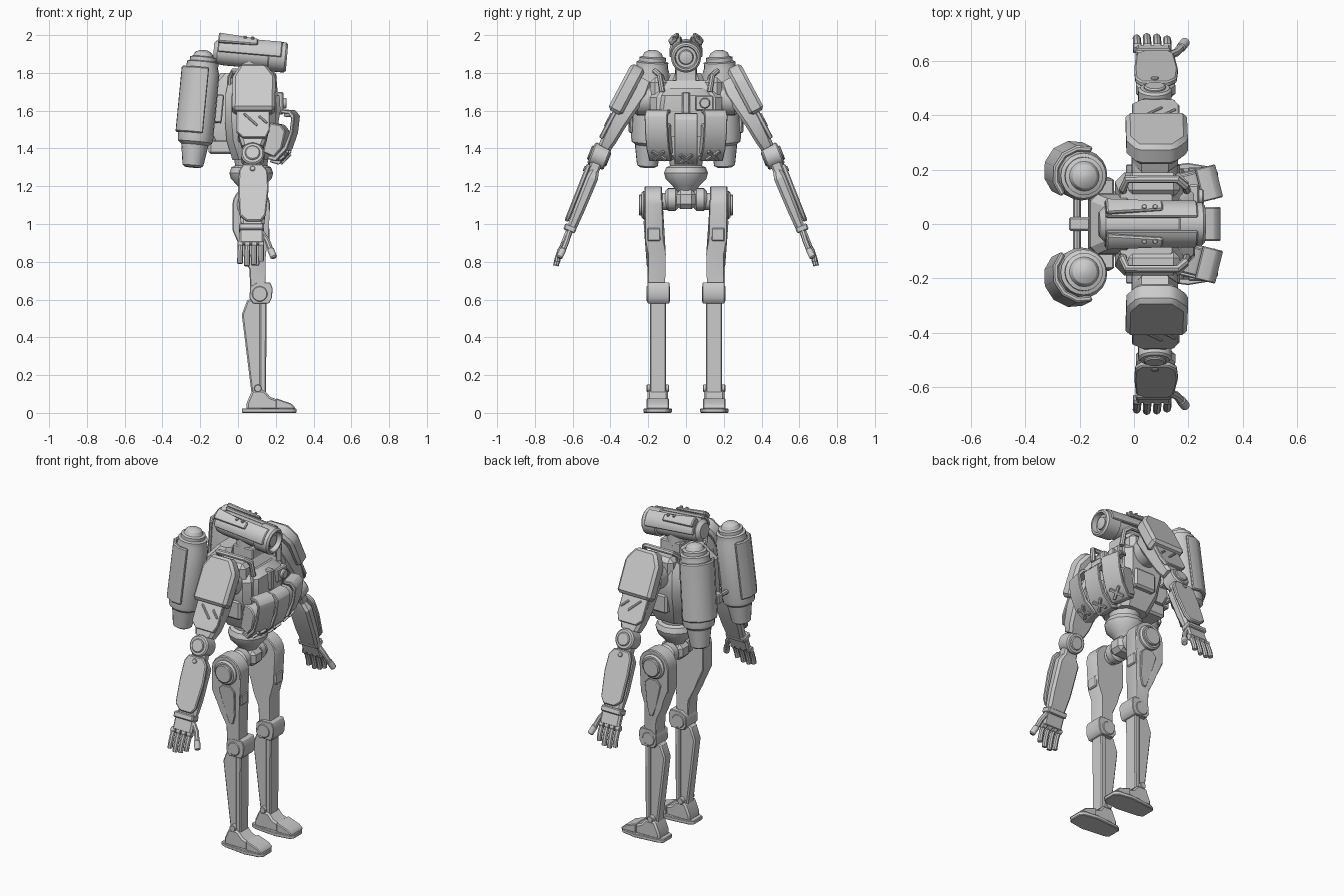
import bpy, bmesh
from math import radians, cos, sin, pi
from mathutils import Matrix, Vector

T = Matrix.Translation
def R(deg, ax): return Matrix.Rotation(radians(deg), 4, ax)

def add(name, bm, M=None, mir=False, bev=0):
    bmesh.ops.recalc_face_normals(bm, faces=bm.faces)
    if bev:
        es = [e for e in bm.edges if e.calc_face_angle(0) > 0.6]
        bmesh.ops.bevel(bm, geom=es, offset=bev, segments=1, affect='EDGES', clamp_overlap=True)
    if M is not None:
        bm.transform(M)
    me = bpy.data.meshes.new(name)
    bm.to_mesh(me)
    bm.free()
    me.shade_smooth()
    me.set_sharp_from_angle(angle=radians(32))
    ob = bpy.data.objects.new(name, me)
    bpy.context.collection.objects.link(ob)
    if mir:
        m = ob.modifiers.new("mirror", 'MIRROR')
        m.use_axis = (False, True, False)
    return ob

def rings(bm, secs):
    vs = [[bm.verts.new(p) for p in s] for s in secs]
    n = len(vs[0])
    for a, b in zip(vs, vs[1:]):
        for i in range(n):
            bm.faces.new((a[i], a[(i+1) % n], b[(i+1) % n], b[i]))
    bm.faces.new(vs[0]); bm.faces.new(vs[-1])

def prism(name, pts, lo, hi, M=None, mir=False, bev=0, warp=None):
    bm = bmesh.new()
    rings(bm, [[(x, y, z) for x, z in pts] for y in (lo, hi)])
    if warp:
        for v in bm.verts: warp(v.co)
    return add(name, bm, M, mir, bev)

def box(name, lo, hi, M=None, mir=False, bev=0.006):
    return prism(name, [(lo[0], lo[2]), (hi[0], lo[2]), (hi[0], hi[2]), (lo[0], hi[2])], lo[1], hi[1], M, mir, bev)

def loft(name, secs, c=0.03, M=None, mir=False, bev=0):
    # sections (z, x0, x1, y0, y1) with chamfered corners
    bm = bmesh.new()
    rings(bm, [[(a+c, p, z), (b-c, p, z), (b, p+c, z), (b, q-c, z), (b-c, q, z), (a+c, q, z), (a, q-c, z), (a, p+c, z)]
               for z, a, b, p, q in secs])
    return add(name, bm, M, mir, bev)

def lathe(name, prof, M=None, mir=False, n=20):
    bm = bmesh.new()
    rings(bm, [[(max(r, .001)*cos(2*pi*i/n), max(r, .001)*sin(2*pi*i/n), z) for i in range(n)] for r, z in prof])
    return add(name, bm, M, mir)

def cyl(name, p0, p1, r, M=None, mir=False, n=20, b=0.005):
    p0, p1 = Vector(p0), Vector(p1)
    h = (p1-p0).length
    L = T(p0) @ (p1-p0).to_track_quat('Z', 'Y').to_matrix().to_4x4()
    return lathe(name, [(r-b, 0), (r, b), (r, h-b), (r-b, h)], M @ L if M else L, mir, n)

def tube(name, pts, r, M=None, mir=False):
    cu = bpy.data.curves.new(name, 'CURVE')
    cu.dimensions, cu.bevel_depth, cu.bevel_resolution, cu.use_fill_caps = '3D', r, 2, True
    s = cu.splines.new('POLY')
    s.points.add(len(pts)-1)
    for p, q in zip(s.points, pts): p.co = (*q, 1)
    tmp = bpy.data.objects.new(name, cu)
    bm = bmesh.new()
    bm.from_mesh(bpy.data.meshes.new_from_object(tmp))
    bpy.data.objects.remove(tmp)
    return add(name, bm, M, mir)

def arc(r0, r1, a0, a1, n=6):
    A = [radians(a0+(a1-a0)*i/n) for i in range(n+1)]
    return [(r1*cos(a), r1*sin(a)) for a in A] + [(r0*cos(a), r0*sin(a)) for a in reversed(A)]

# head: camera barrel pointing forward, with upper shells and tapered ear plates
H = T((0.06, 0, 1.898)) @ R(5, 'Y')
lathe("head_barrel", [(.045, -.19), (.065, -.17), (.07, -.13), (.07, .1), (.08, .105), (.08, .19), (.07, .2), (.06, .2),
                      (.055, .17), (.04, .17), (.035, .185), (.01, .19)], H @ R(90, 'Y'), n=24)
prism("head_shell", arc(.066, .088, 0, 72), -.17, .17, H @ R(90, 'Z'), True, .005)
def taper(co):
    if co.y < 0: co.x += (.075-co.x)*.35; co.z += (.06-co.z)*.35
prism("head_ear_plate", arc(.086, .112, 30, 68), -.04, .17, H @ R(90, 'Z'), True, .006, taper)
for x in (-.03, .01):
    cyl("head_stud", (x, .06, .07), (x, .065, .094), .009, H, True, 10, .002)
lathe("neck", [(.07, 1.72), (.07, 1.76), (.05, 1.765), (.05, 1.79), (.058, 1.795), (.058, 1.86)], T((.06, 0, 0)))
box("neck_block", (.0, -.055, 1.74), (.14, .055, 1.82))

# torso, chest plates and back unit
loft("torso", [(1.34, -.03, .16, -.11, .11), (1.44, -.06, .19, -.16, .16), (1.56, -.07, .2, -.19, .19),
               (1.67, -.07, .2, -.19, .19), (1.76, -.05, .14, -.14, .14)], .035)
loft("chest_plate", [(1.46, .12, .2, -.11, .11), (1.6, .15, .225, -.14, .14), (1.68, .15, .22, -.13, .13), (1.72, .14, .18, -.1, .1)], .02)
box("chest_shoulder", (-.03, .1, 1.64), (.17, .19, 1.775), None, True, .025)
box("chest_gadget", (.2, .05, 1.6), (.24, .145, 1.68))
cyl("chest_lens", (.23, .1, 1.64), (.258, .1, 1.64), .028)
box("chest_rib", (.18, -.02, 1.58), (.24, .02, 1.7))
loft("back_unit", [(1.44, -.14, .0, -.11, .11), (1.5, -.17, 0, -.12, .12), (1.72, -.16, 0, -.11, .11), (1.8, -.09, 0, -.08, .08)], .025)
box("back_lower_box", (-.155, -.09, 1.37), (-.02, .09, 1.45), None, False, .012)
tube("tank_crossbar", [(-.21, -.18, 1.52), (-.21, .18, 1.52)], .014)
box("back_latch", (-.24, -.025, 1.49), (-.16, .025, 1.55))
tube("shoulder_handle", [(-.04, .12, 1.74), (-.04, .13, 1.78), (-.025, .165, 1.81), (.16, .165, 1.81), (.188, .14, 1.79), (.195, .125, 1.7)], .015, None, True)
box("side_panel", (.0, .15, 1.43), (.15, .195, 1.55), None, True, .012)

# back tanks
K = T((-.24, .205, 1.3)) @ R(5.5, 'Y') @ R(2.8, 'X')
lathe("tank", [(.04, 0), (.055, .01), (.072, .12), (.09, .135), (.094, .16), (.094, .5), (.084, .53), (.084, .56), (.07, .565),
               (.07, .585), (.055, .59), (.045, .61), (.025, .622), (0, .625)], K, True, 20)
prism("tank_guard", arc(.09, .112, 135, 290, 5), .18, .53, K @ R(90, 'X'), True, .006)
box("tank_bracket", (.05, -.08, .25), (.13, -.02, .4), K, True)

# belly pouches, curved strap shell with inner pack, tops leaning forward
shell = [(-.03, .14), (.02, .145), (.05, .12), (.055, .03), (.04, -.06), (-.01, -.135), (-.06, -.13),
         (-.055, -.11), (-.02, -.11), (.02, -.05), (.037, .03), (.034, .105), (.014, .125), (-.03, .12)]
pack = [(-.08, .06), (-.02, .06), (.012, .03), (.008, -.06), (-.025, -.115), (-.09, -.1)]
for y, yaw, x, z, mir in ((0, 0, .25, 1.445, False), (.143, 14, .246, 1.463, True)):
    P = T((x, y, z)) @ R(yaw, 'Z') @ R(10, 'Y')
    prism("pouch_shell", shell, -.062, .062, P, mir, .004)
    prism("pouch_pack", pack, -.052, .052, P, mir, .006)
    for a in (45, -45):
        box("pouch_cross", (-.005, -.045, -.008), (.01, .045, .008), P @ T((.018, 0, -.098)) @ R(35, 'Y') @ R(a, 'X'), mir, .002)

# waist and pelvis
lathe("waist", [(.05, 1.17), (.07, 1.2), (.108, 1.24), (.116, 1.27), (.105, 1.3), (.085, 1.31), (.095, 1.37)], T((.07, 0, 0)), n=12)
box("pelvis_block", (0, -.055, 1.08), (.145, .055, 1.18), None, False, .025)
cyl("hip_ball", (.07, .04, 1.13), (.07, .11, 1.13), .06, None, True, 20, .015)
cyl("hip_axle", (.07, .09, 1.12), (.07, .15, 1.12), .045, None, True)
cyl("hip_disc", (.07, .2, 1.1), (.07, .235, 1.1), .075, None, True, 24, .01)
cyl("hip_cap", (.07, .22, 1.1), (.07, .25, 1.1), .055, None, True, 24)

# legs
def lean(co): co.y -= .016*min(1, max(0, (.92-co.z)/.08))
top = [(.07+.1*cos(radians(a)), 1.1+.1*sin(radians(a))) for a in range(0, 181, 20)]
prism("thigh", top + [(-.03, .97), (0, .9), (.025, .84), (.06, .76), (.065, .66), (.145, .66), (.147, .84), (.16, .92)],
      .127, .22, None, True, .005, lean)
prism("thigh_side_panel", [(.02, .99), (.05, 1.02), (.1, 1.02), (.13, .99), (.125, .84), (.11, .78), (.085, .78), (.06, .84)],
      .2, .224, None, True, .004, lean)
box("thigh_front_panel", (.14, .135, .91), (.168, .205, .98), None, True)
prism("knee_guard", [(.1, .69), (.17, .69), (.183, .66), (.18, .61), (.165, .58), (.08, .58), (.06, .61), (.065, .67)], .088, .205, None, True, .003)
cyl("knee_disc", (.115, .084, .63), (.115, .209, .63), .042, None, True, 20)
prism("shin", [(.05, .6), (.02, .52), (.072, .1), (.13, .1), (.13, .6)], .115, .18, None, True, .008)
prism("shin_front", [(.115, .6), (.115, .1), (.148, .1), (.152, .6)], .106, .19, None, True, .006)
cyl("ankle", (.105, .09, .13), (.105, .208, .13), .02, None, True, 14, .003)
prism("foot", [(.045, .015), (.045, .05), (.075, .12), (.14, .12), (.17, .085), (.275, .045), (.29, .015)], .096, .204, None, True, .01)
bm = bmesh.new()
sole = [(.02, .105), (.05, .09), (.14, .08), (.2, .075), (.29, .09), (.31, .11), (.31, .19), (.29, .21), (.2, .225), (.14, .218), (.05, .208), (.02, .193)]
rings(bm, [[(x, y, z) for x, y in sole] for z in (0, .024)])
add("foot_sole", bm, None, True, .004)
prism("toe_plate", [(.2, .02), (.2, .078), (.28, .05), (.302, .03), (.302, .02)], .09, .21, None, True, .005)

# upper arms
U = T((.077, .455, 1.36)) @ R(28, 'X')
cyl("shoulder_joint", (.075, .17, 1.66), (.075, .27, 1.66), .085, None, True, 24, .012)
loft("upper_arm", [(.05, -.055, .055, -.035, .035), (.1, -.07, .075, -.042, .04), (.2, -.085, .09, -.048, .045),
                   (.4, -.08, .085, -.07, .045), (.47, -.05, .05, -.06, .03)], .015, U, True)
prism("upper_arm_plate", [(-.085, .26), (.09, .26), (.09, .13), (.07, .085), (-.05, .085), (-.085, .12)], .03, .052, U, True, .004)
for x, z, l in ((-.01, .19, .05), (.055, .19, .03)):
    box("arm_slot_bar", (-l, .048, -.006), (l, .058, .006), U @ T((x, 0, z)) @ R(45, 'Y'), True, .003)
prism("shoulder_pad", [(-.108, .24), (.118, .24), (.122, .44), (.07, .515), (-.065, .515), (-.105, .44)], .0, .083, U, True, .016)

# elbows and forearms
F = T((.077, .46, 1.36)) @ R(21.5, 'X')
cyl("elbow", (0, -.048, 0), (0, .045, 0), .062, F, True, 24, .008)
cyl("elbow_cap", (0, -.055, 0), (0, .055, 0), .04, F, True, 20)
box("elbow_link", (-.045, -.03, -.13), (.045, .03, -.03), F, True, .01)
loft("forearm", [(-.40, -.06, .06, -.03, .02), (-.3, -.07, .07, -.035, .022), (-.12, -.07, .075, -.04, .022), (-.08, -.05, .05, -.03, .015)], .014, F, True)
prism("forearm_plate", [(-.07, -.35), (-.076, -.2), (-.072, -.1), (-.05, -.062), (.05, -.062), (.08, -.1), (.085, -.2),
                        (.07, -.35), (.045, -.385), (-.03, -.385)], .022, .046, F, True, .006)
cyl("forearm_bolt", (0, .03, -.09), (0, .052, -.09), .014, F, True, 12, .003)
box("wrist_cuff", (-.072, -.03, -.43), (.06, .035, -.395), F, True)

# hands
box("palm", (-.07, -.018, -.505), (.06, .02, -.42), F, True, .01)
for i, l in enumerate((.6, .62, .625, .612)):
    x = .046-.037*i
    tube("finger", [(x, 0, -.49), (x, .008, -.54), (x-.001, .006, -.585), (x-.002, .0, -l)], .015, F, True)
    cyl("knuckle", (x-.015, .003, -.505), (x+.015, .003, -.505), .018, F, True, 12, .003)
tube("thumb", [(.045, 0, -.43), (.078, -.005, -.48), (.095, -.005, -.53), (.112, 0, -.57)], .015, F, True)
cyl("thumb_tip", (.094, -.005, -.525), (.114, 0, -.58), .018, F, True, 12, .006)
